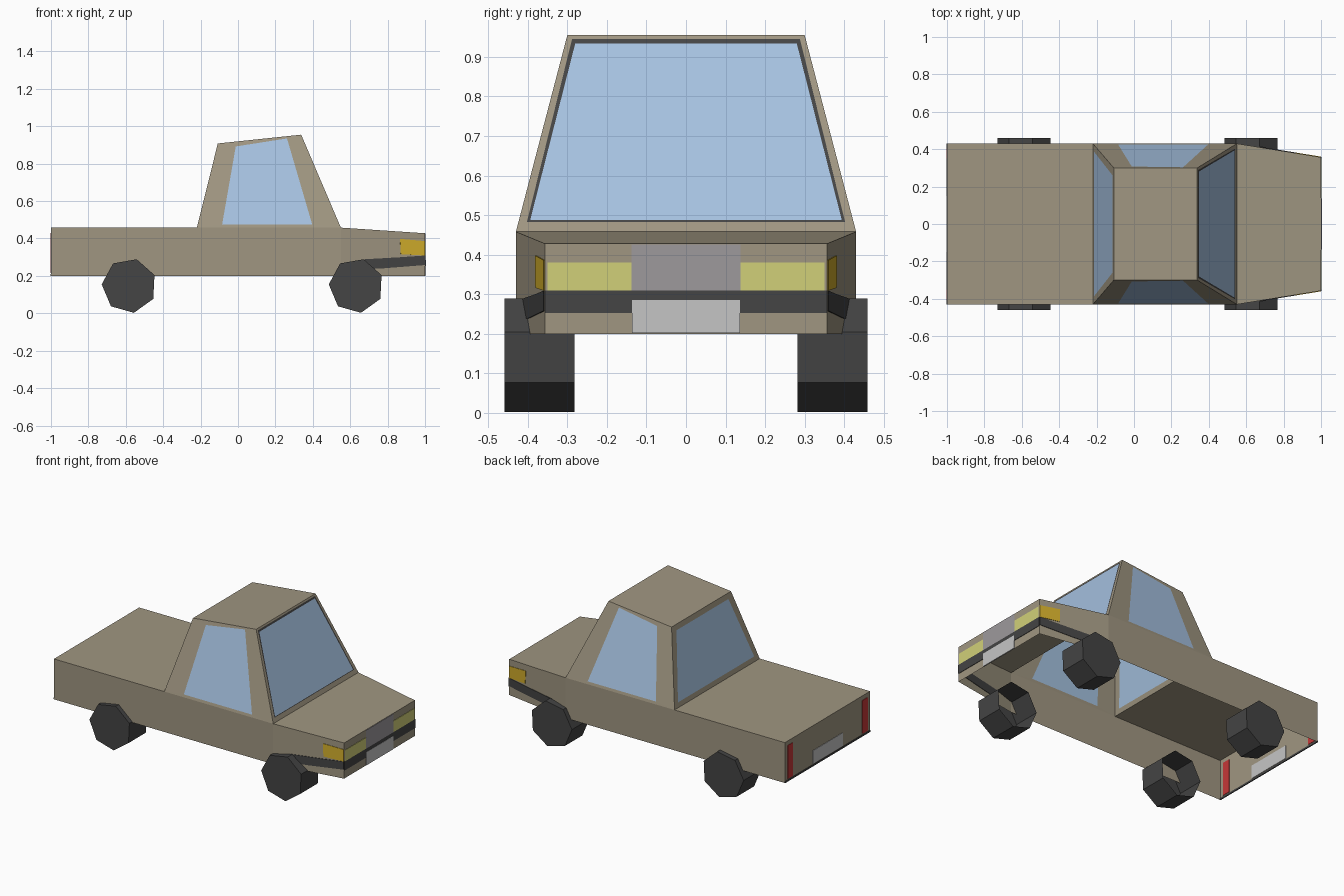
import bpy, bmesh, math
from mathutils import Vector
from mathutils.geometry import normal

if "Cube" in bpy.data.objects:
    bpy.data.objects.remove(bpy.data.objects["Cube"])


def mat(name, r, g, b):
    m = bpy.data.materials.new(name)
    m.diffuse_color = (r, g, b, 1)
    m.use_nodes = True
    m.node_tree.nodes["Principled BSDF"].inputs["Base Color"].default_value = m.diffuse_color
    return m


TAN = mat("tan_paint", 0.35, 0.305, 0.22)
GLASS = mat("blue_glass", 0.38, 0.54, 0.75)
DARK = mat("dark_rubber", 0.058, 0.058, 0.058)
LAMP = mat("lamp_yellow", 0.64, 0.63, 0.19)
AMBER = mat("amber", 0.64, 0.42, 0.025)
GRILLE = mat("grille_grey", 0.34, 0.32, 0.335)
PLATE = mat("light_grey", 0.56, 0.56, 0.56)
RED = mat("red", 0.56, 0.04, 0.04)


def finish(name, bm, *mats):
    bmesh.ops.remove_doubles(bm, verts=bm.verts, dist=0.0005)
    bmesh.ops.recalc_face_normals(bm, faces=bm.faces)
    me = bpy.data.meshes.new(name)
    bm.to_mesh(me)
    bm.free()
    for m in mats:
        me.materials.append(m)
    ob = bpy.data.objects.new(name, me)
    bpy.context.collection.objects.link(ob)
    return ob


def face(bm, pts, index=0):
    f = bm.faces.new([bm.verts.new(p) for p in pts])
    f.material_index = index


def ring(bm, outer, inner, index):
    """Frame of four quads between two quads."""
    for i in range(4):
        j = (i + 1) % 4
        face(bm, [outer[i], outer[j], inner[j], inner[i]], index)


def plate(name, pts, m, t=0.003):
    """Thin painted panel straddling the sheet it sits on, seen from both sides."""
    pts = [Vector(p) for p in pts]
    n = normal(pts) * t
    bm = bmesh.new()
    a, b = [p + n for p in pts], [p - n for p in pts]
    face(bm, a)
    face(bm, b[::-1])
    for i in range(len(pts)):
        j = (i + 1) % len(pts)
        face(bm, [a[i], b[i], b[j], a[j]])
    finish(name, bm, m)


def x_rect(x, y0, y1, z0, z1):
    return [(x, y0, z0), (x, y1, z0), (x, y1, z1), (x, y0, z1)]


W, NOSE, BOT, TOP = 0.43, 0.357, 0.20, 0.458     # half widths and heights
XR, XF = -0.22, 0.55                             # cabin base ends


def nose_y(x):
    return W + (NOSE - W) * (x - XF) / (1 - XF)


# Lower body: open underneath and open below the cabin
bm = bmesh.new()
for s in (-1, 1):
    face(bm, [(-1, s*W, BOT), (XR, s*W, BOT), (XR, s*W, TOP), (-1, s*W, TOP)])
    face(bm, [(XR, s*W, BOT), (XF, s*W, BOT), (XF, s*W, TOP), (XR, s*W, TOP)])
    face(bm, [(XF, s*W, BOT), (1, s*NOSE, BOT), (1, s*NOSE, 0.428), (XF, s*W, TOP)])
face(bm, x_rect(-1, -W, W, BOT, TOP))
face(bm, x_rect(1, -NOSE, NOSE, BOT, 0.428))
face(bm, [(-1, -W, TOP), (XR, -W, TOP), (XR, W, TOP), (-1, W, TOP)])
face(bm, [(XF, -W, TOP), (1, -NOSE, 0.428), (1, NOSE, 0.428), (XF, W, TOP)])
finish("lower_body", bm, TAN)

# Cabin: tapered shell with the windows cut into its faces
RW, RR, RF = 0.30, (-0.108, 0.908), (0.338, 0.955)   # roof half width, rear and front edges


def side_pt(s, x, z, front_top=RF, rear_top=RR):
    """Point on the sloping cabin side."""
    edge = rear_top[1] + (front_top[1] - rear_top[1]) * (x - rear_top[0]) / (front_top[0] - rear_top[0])
    k = (z - TOP) / (edge - TOP)
    return (x, s * (W + (RW - W) * k), z)


def end_pt(base_x, top, y, z):
    """Point on the sloping front or rear cabin face."""
    return (base_x + (top[0] - base_x) * (z - TOP) / (top[1] - TOP), y, z)


def end_quad(base_x, top, y0, z0, y1, z1):
    return [end_pt(base_x, top, *p) for p in ((-y0, z0), (y0, z0), (y1, z1), (-y1, z1))]


bm = bmesh.new()
for s in (-1, 1):
    outer = [(XR, s*W, TOP), (XF, s*W, TOP), (RF[0], s*RW, RF[1]), (RR[0], s*RW, RR[1])]
    inner = [side_pt(s, *p) for p in ((-0.085, 0.474), (0.397, 0.474), (0.262, 0.935), (-0.012, 0.892))]
    ring(bm, outer, inner, 0)
    face(bm, inner, 1)
# windscreen with dark seal
outer = end_quad(XF, RF, W, TOP, RW, RF[1])
seal = end_quad(XF, RF, 0.402, 0.483, 0.288, 0.945)
glass = end_quad(XF, RF, 0.394, 0.487, 0.280, 0.934)
ring(bm, outer, seal, 0)
ring(bm, seal, glass, 2)
face(bm, glass, 1)
# rear window
outer = end_quad(XR, RR, W, TOP, RW, RR[1])
glass = end_quad(XR, RR, 0.385, 0.487, 0.262, 0.875)
ring(bm, outer, glass, 0)
face(bm, glass, 1)
# roof
face(bm, [(RR[0], -RW, RR[1]), (RF[0], -RW, RF[1]), (RF[0], RW, RF[1]), (RR[0], RW, RR[1])])
finish("cabin", bm, TAN, GLASS, DARK)

# Nose details
plate("grille", x_rect(1, -0.138, 0.138, 0.309, 0.426), GRILLE)
plate("front_bumper", x_rect(1, -NOSE, NOSE, 0.252, 0.309), DARK)
plate("front_plate", x_rect(1, -0.137, 0.137, 0.202, 0.286), PLATE, 0.004)
for s, side in ((-1, "right"), (1, "left")):
    plate(side + "_headlight", x_rect(1, s*0.138, s*0.35, 0.309, 0.38), LAMP)
    plate(side + "_indicator", [(x, s*nose_y(x), z) for x, z in
          ((0.87, 0.316), (0.999, 0.309), (0.999, 0.386), (0.866, 0.398))], AMBER)
    plate(side + "_bumper_end", [(x, s*nose_y(x), z) for x, z in
          ((0.66, 0.235), (0.77, 0.24), (0.999, 0.258), (0.999, 0.309), (0.87, 0.3), (0.66, 0.288))], DARK)
    plate(side + "_tail_light", x_rect(-1, s*0.35, s*0.403, 0.217, 0.43), RED)

# Tail details
plate("rear_plate", x_rect(-1, -0.15, 0.15, 0.216, 0.3), PLATE)
plate("rear_lower_trim", x_rect(-1, -W, W, BOT, 0.211), DARK)

# Wheels: seven-sided drums, open on the inner side
for x, end in ((-0.582, "rear"), (0.632, "front")):
    for s, side in ((-1, "right"), (1, "left")):
        pts = [(x + 0.147 * math.cos(a), 0.1475 + 0.147 * math.sin(a))
               for a in (math.radians(-80) + i * math.tau / 7 for i in range(7))]
        bm = bmesh.new()
        face(bm, [(px, s*0.459, pz) for px, pz in pts])
        for i in range(7):
            (ax, az), (bx, bz) = pts[i], pts[(i + 1) % 7]
            face(bm, [(ax, s*0.459, az), (bx, s*0.459, bz), (bx, s*0.282, bz), (ax, s*0.282, az)])
        finish(end + "_" + side + "_wheel", bm, DARK)
